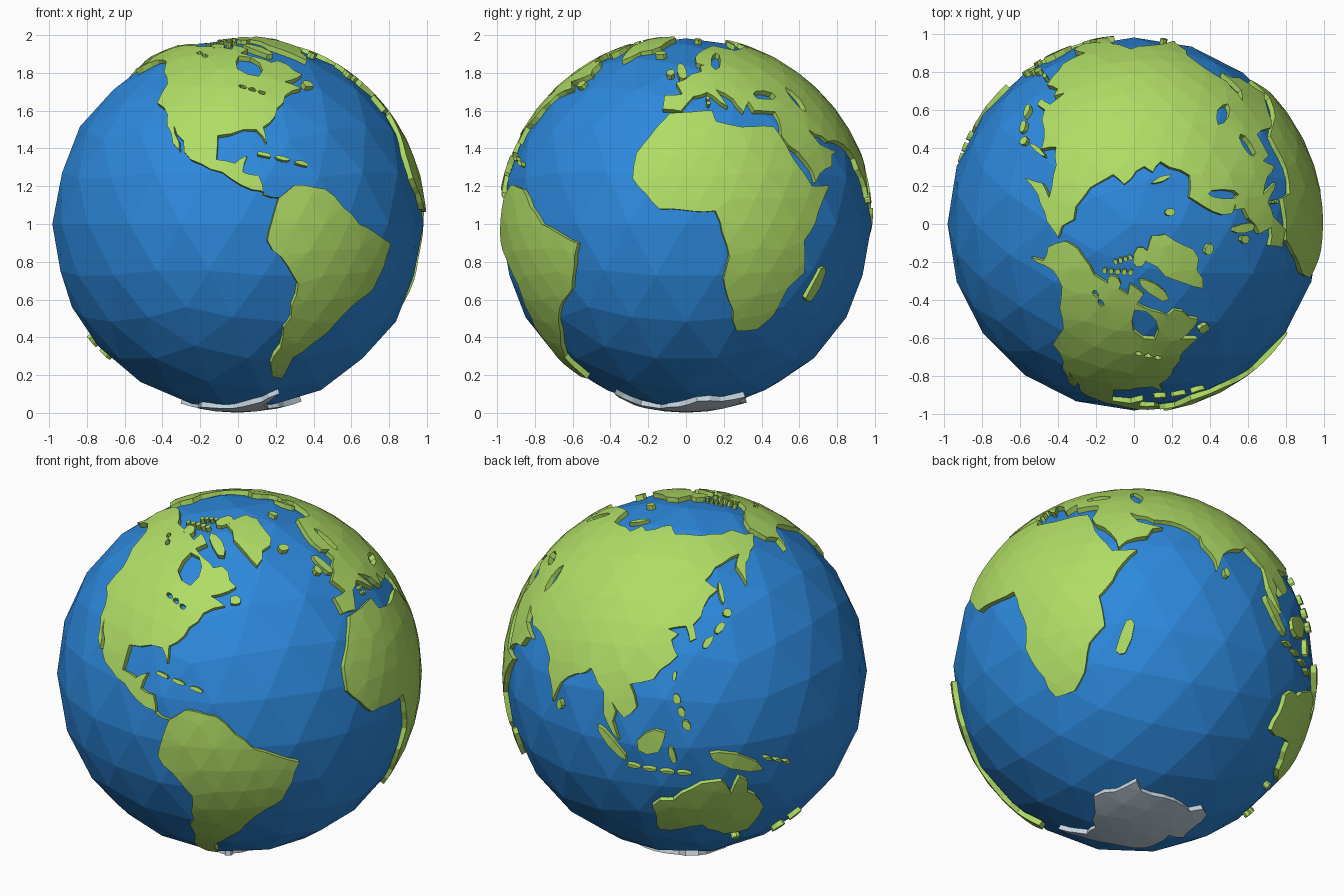
import bpy, bmesh, math, random
from mathutils import Vector, geometry

if "Cube" in bpy.data.objects:
    bpy.data.objects.remove(bpy.data.objects["Cube"])

random.seed(4)
SEA_R, TOP_R, BASE_R = 0.983, 0.999, 0.945


def material(name, rgb):
    m = bpy.data.materials.new(name)
    m.diffuse_color = (*rgb, 1)
    m.use_nodes = True
    m.node_tree.nodes["Principled BSDF"].inputs["Base Color"].default_value = m.diffuse_color
    return m


BLUE = material("ocean_blue", (0.026, 0.25, 0.72))
GREEN = material("land_green", (0.43, 0.72, 0.13))
ICE = material("ice_grey", (0.55, 0.66, 0.74))


def globe_point(lon, lat):
    a, b = math.radians(lon), math.radians(lat)
    return Vector((math.cos(b) * math.cos(a), math.cos(b) * math.sin(a), math.sin(b)))


# stereographic map between the sphere and a plane touching it at c
def frame(c):
    east = Vector((0, 0, 1)).cross(c).normalized()
    return c, east, c.cross(east)


def flatten(p, c, e, n):
    return Vector((p.dot(e), p.dot(n))) * (2 / (1 + p.dot(c)))


def wrap(q, c, e, n):
    d = q.length_squared / 4
    return (e * q.x + n * q.y + c * (1 - d)) / (1 + d)


def coast(lonlat, step=0.07, rough=0.07):
    """Coastline on the unit sphere: long stretches are subdivided and roughened."""
    pts, out = [globe_point(*p) for p in lonlat], []
    for a, b in zip(pts, pts[1:] + pts[:1]):
        side, k = a.cross(b), max(1, math.ceil((b - a).length / step))
        out.append(a)
        for i in range(1, k):
            out.append((a.lerp(b, i / k) + side * random.uniform(-rough, rough)).normalized())
    return out


def chain(lon0, lat0, lon1, lat1, width, count=1):
    """Long islands (or lakes) in a row between two places, width in degrees."""
    a, b, loops = globe_point(lon0, lat0), globe_point(lon1, lat1), []
    half, w = (b - a).length / 2 / count, math.radians(width) / 2
    for k in range(count):
        mid = a.lerp(b, (k + 0.5) / count).normalized()
        along = (b - a).normalized()
        across = mid.cross(along)
        long = half if count == 1 else half * 0.8
        loop = []
        for i in range(8):
            t, r = math.tau * i / 8, random.uniform(0.85, 1.15)
            loop.append((mid + along * long * r * math.cos(t) + across * w * r * math.sin(t)).normalized())
        loops.append(loop)
    return loops


def inside(q, loops):
    hit = False
    for lp in loops:
        for a, b in zip(lp, lp[1:] + lp[:1]):
            if (a.y > q.y) != (b.y > q.y) and q.x < a.x + (q.y - a.y) * (b.x - a.x) / (b.y - a.y):
                hit = not hit
    return hit


def ico_mesh(name, sub, r):
    bm = bmesh.new()
    bmesh.ops.create_icosphere(bm, subdivisions=sub, radius=r)
    me = bpy.data.meshes.new(name)
    bm.to_mesh(me)
    bm.free()
    return me


def add(name, me, mat):
    me.materials.append(mat)
    ob = bpy.data.objects.new(name, me)
    ob.location.z = 1
    bpy.context.collection.objects.link(ob)


# ocean: coarse icosphere; a finer one supplies the inland facet corners
add("ocean", ico_mesh("ocean", 3, SEA_R), BLUE)
grid = ico_mesh("grid", 4, 1)
GRID = [v.co.normalized() for v in grid.vertices]
bpy.data.meshes.remove(grid)


def slab(loops):
    """Closed raised plate following the sphere; loops after the first are holes."""
    f = frame(sum(loops[0], Vector()).normalized())
    flat = [[flatten(p, *f) for p in lp] for lp in loops]
    pts, edges = [], []
    for lp in flat:
        s, k = len(pts), len(lp)
        pts += lp
        edges += [(s + i, s + (i + 1) % k) for i in range(k)]
    rim = list(pts)
    for g in GRID:
        if g.dot(f[0]) > -0.3:
            q = flatten(g, *f)
            if inside(q, flat) and min((q - r).length for r in rim) > 0.045:
                pts.append(q)
    vs, _, tris, *_ = geometry.delaunay_2d_cdt(pts, edges, [], 0, 1e-5)
    tris = [list(t) for t in tris if inside(sum((vs[i] for i in t), Vector((0, 0))) / 3, flat)]
    ball, m = [wrap(v, *f) for v in vs], len(vs)
    sides = {(t[i], t[(i + 1) % 3]) for t in tris for i in range(3)}
    walls = [[b, a, a + m, b + m] for a, b in sorted(sides) if (b, a) not in sides]
    verts = [p * TOP_R for p in ball] + [p * BASE_R for p in ball]
    return verts, tris + walls + [[i + m for i in reversed(t)] for t in tris]


def land(name, plates, mat=GREEN):
    verts, faces = [], []
    for loops in plates:
        v, f = slab(loops)
        faces += [[i + len(verts) for i in q] for q in f]
        verts += v
    me = bpy.data.meshes.new(name)
    me.from_pydata(verts, [], faces)
    add(name, me, mat)


def islands(name, *rows):
    land(name, [[loop] for r in rows for loop in chain(*r)])


# continents from a few (longitude, latitude) corners, inland water cut as holes
land("africa", [[coast([(-6, 36), (10, 37), (11, 33), (20, 31), (33, 31), (37, 21), (43, 11.7), (51, 11.8),
    (39, -5), (40.5, -15), (35, -20), (32, -29), (27, -34), (19, -34.5), (12, -17), (13.5, -10), (9, 4),
    (-8, 4.5), (-17, 14), (-16.5, 22)], rough=0.03)]])
land("eurasia", [[coast([(26, 71), (41, 67), (67, 69), (70, 73), (80, 72), (104, 77.5), (113, 73.5), (140, 72.5),
    (190, 66), (178, 62.5), (163, 58), (157, 51), (156, 58), (163, 62), (143, 59), (135.5, 54.7), (141, 51),
    (128, 40), (129, 35.5), (126.5, 34.5), (125, 39.5), (118, 38.5), (122, 37), (119.5, 35), (122, 30),
    (114, 22.3), (106, 20), (109, 13), (105, 9), (100.5, 13.5), (103.5, 1.5), (98, 9), (97, 16.5), (91, 22.5),
    (80.3, 15), (77.5, 8), (72.7, 20.5), (66.5, 25), (57, 26), (48.5, 30), (51.5, 25), (59.8, 22.5), (45, 12.8),
    (35, 28), (36, 36.5), (27, 37), (26, 40.5), (22.5, 36.6), (19.5, 41.5), (13, 45.5), (16.5, 38.5), (9, 44.3),
    (3, 42.5), (-2, 36.8), (-9, 37.5), (-9, 43.2), (-1.5, 43.5), (-4.5, 48.4), (8, 54), (8, 57), (11, 57),
    (6, 58.5), (6, 62), (14, 67.5)])]
    + chain(29, 43.5, 41, 42.5, 4) + chain(50, 46, 52, 37, 3.5) + chain(16, 55.5, 22, 65, 3)])
land("north_america", [[coast([(-166, 68), (-156, 71), (-128, 70), (-95, 68), (-94, 71.5), (-82, 68), (-88, 65),
    (-78, 62), (-70, 59), (-65, 60), (-56, 52.5), (-68, 49), (-61, 46), (-70, 43), (-76, 35), (-81, 31),
    (-80.3, 25.5), (-83.5, 30), (-97, 28), (-97, 20), (-91, 18.8), (-87, 21.3), (-88.5, 16), (-83.5, 15),
    (-82, 9), (-77.3, 8), (-85.7, 10.5), (-95, 16), (-105.5, 20), (-113.5, 31.5), (-109.8, 23), (-124, 40),
    (-124, 48), (-139, 59.7), (-150, 60.5), (-162, 55), (-158, 59), (-165, 62)])]
    + chain(-80, 52, -89, 62.5, 8) + chain(-90, 47.3, -78, 43.5, 1.5, 3) + chain(-122, 66, -110, 62, 1.6, 2)])
land("south_america", [[coast([(-77.3, 8), (-72, 12), (-62, 10.7), (-50, 0), (-35.3, -6), (-40, -20), (-48, -26),
    (-57, -37.5), (-65.5, -45), (-66, -55), (-72, -54), (-75, -48), (-70.3, -18.5), (-81, -5)], rough=0.03)]])
land("australia", [[coast([(113.5, -22.5), (130, -12.5), (136.5, -12), (140, -17.5), (142.3, -11), (153, -26),
    (150, -37.5), (140, -38), (131, -31.5), (115, -34.5)])]])
land("antarctica", [[coast([(-60, -64), (-61, -74), (-40, -78), (10, -70), (52, -66.5), (135, -66.5),
    (170, -72), (163, -78), (215, -76), (285, -73)])]], ICE)
land("greenland", [[coast([(-72, 78), (-33, 83.5), (-18, 80), (-23, 70), (-43, 60), (-53, 68)])]])

# island groups: start and end place, width, how many
islands("arctic_islands", (-86, 73, -65, 64, 4), (-86, 77, -68, 82.5, 4), (-116, 72, -103, 69.5, 3.5),
        (-125, 72.5, -90, 75, 1.8, 5), (-118, 76.5, -92, 80, 1.8, 4), (53, 71, 67, 76.5, 1.5), (17, 77, 20, 80, 2.5))
islands("atlantic_islands", (-1, 50.6, -4, 58.5, 3), (-9, 52, -7, 55, 2.5), (-23, 65, -14.5, 65, 2.8),
        (-84.5, 22.3, -66, 18, 1.4, 3), (-59, 48, -53.5, 48, 3), (9, 43, 9, 39, 1.1, 2))
islands("asian_islands", (131, 32, 141.5, 40.5, 2.2, 2), (141, 42.5, 145, 43.5, 3), (142, 46, 143, 54, 1.4),
        (121, 18.5, 126, 6, 2.4, 3), (110, -1, 118, 5, 7.5), (95.5, 5.5, 106, -5.5, 3), (105.5, -6.8, 127, -9, 1.2, 4),
        (120, 1, 121.5, -5, 2), (121.3, 25.2, 120.8, 22, 1.4), (80.8, 9.5, 80.8, 6, 2))
islands("southern_islands", (131, -1, 149.5, -9.5, 5), (167, -46.5, 177, -36, 2.5, 2), (44.8, -25, 49.5, -12.5, 4),
        (146.5, -41, 146.8, -43.5, 2.8), (150, -5.5, 161, -10, 1, 3))
